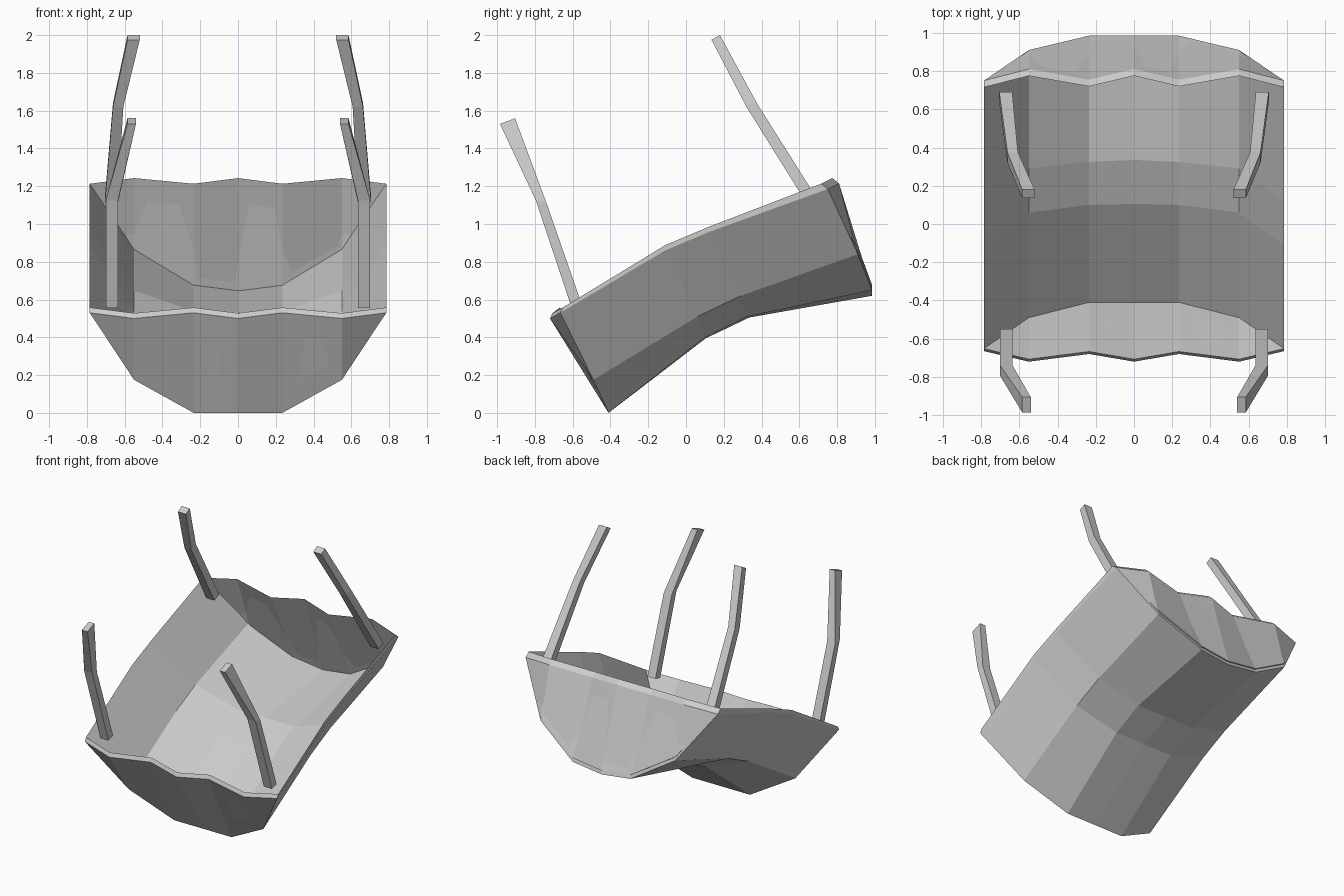
import bpy, bmesh

if "Cube" in bpy.data.objects:
    bpy.data.objects.remove(bpy.data.objects["Cube"])

def make(name, verts, faces, weld=False):
    me = bpy.data.meshes.new(name)
    bm = bmesh.new()
    vs = [bm.verts.new(v) for v in verts]
    for f in faces:
        bm.faces.new([vs[i] for i in f])
    if weld:
        bmesh.ops.remove_doubles(bm, verts=bm.verts, dist=1e-4)
        bmesh.ops.dissolve_degenerate(bm, edges=bm.edges, dist=1e-4)
        # thin wall: lift a copy of the sheet and bridge the rim
    bmesh.ops.recalc_face_normals(bm, faces=bm.faces)
    bm.to_mesh(me)
    bm.free()
    ob = bpy.data.objects.new(name, me)
    bpy.context.collection.objects.link(ob)
    return ob

# Shell: (y, z) along front rim, front floor, two floor creases, back floor, back rim
columns = {
    0.0:   [(-.72, .50), (-.41, 0), (.105, .395), (.335, .505), (.985, .62), (.81, 1.215)],
    0.235: [(-.68, .53), (-.41, 0), (.10, .40), (.325, .51), (.985, .65), (.755, 1.185)],
    0.55:  [(-.72, .50), (-.49, .175), (.06, .51), (.29, .62), (.91, .84), (.81, 1.215)],
    0.785: [(-.665, .53), (-.665, .53), (-.11, .86), (.12, .957), (.75, 1.185), (.75, 1.185)],
}
xs = [-.785, -.55, -.235, 0, .235, .55, .785]
C, R = len(xs), 6
outer, inner = [], []
for x in xs:
    for r, (y, z) in enumerate(columns[abs(x)]):
        side = abs(x) > .7
        dy = .013 if r == 0 or (side and r == 1) else 0
        dy = -.035 if r == R - 1 or (side and r == R - 2) else dy
        outer.append((x, y, z))
        inner.append((x, y + dy, z + .028))
n = C * R
faces = []
for c in range(C - 1):
    for r in range(R - 1):
        a = c * R + r
        q = [a, a + 1, a + R + 1, a + R]
        faces += [q, [i + n for i in reversed(q)]]
# Rim strip joining the two layers
rim = ([c * R for c in range(C)] + [(C - 1) * R + r for r in range(1, R)]
       + [c * R + R - 1 for c in range(C - 2, -1, -1)] + list(range(R - 2, 0, -1)))
for a, b in zip(rim, rim[1:] + rim[:1]):
    faces.append([a, b, b + n, a + n])
make("tub_shell", outer + inner, faces, weld=True)

# Legs: rings of (x inner, x outer, (y, z) front edge, (y, z) back edge)
front = [(.635, .70, (-.605, .555), (-.55, .57)),
         (.635, .70, (-.795, 1.125), (-.74, 1.115)),
         (.54, .585, (-.985, 1.53), (-.905, 1.56))]
back = [(.637, .705, (.635, 1.115), (.69, 1.14)),
        (.607, .662, (.32, 1.62), (.375, 1.64)),
        (.52, .585, (.135, 1.975), (.18, 2.0))]

def leg(name, rings, s):
    verts = []
    for x0, x1, (ya, za), (yb, zb) in rings:
        verts += [(s * x0, ya, za), (s * x1, ya, za), (s * x1, yb, zb), (s * x0, yb, zb)]
    fs = [[0, 1, 2, 3], [8, 9, 10, 11]]
    for k in (0, 4):
        for i in range(4):
            j = (i + 1) % 4
            fs.append([k + i, k + j, k + j + 4, k + i + 4])
    make(name, verts, fs)

for s, tag in ((-1, "left"), (1, "right")):
    leg("front_leg_" + tag, front, s)
    leg("back_leg_" + tag, back, s)
